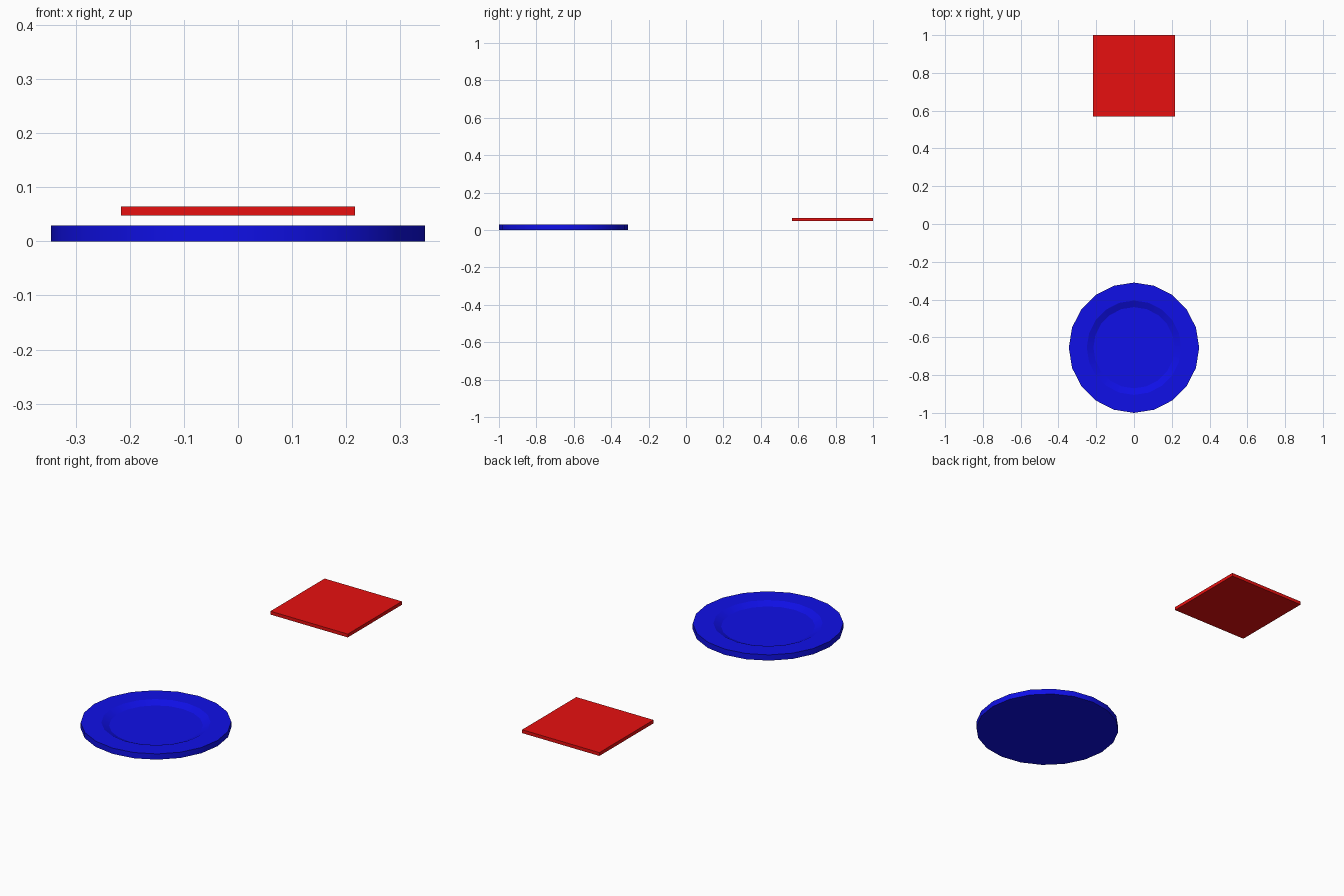
import bpy
import bmesh
import math

cube = bpy.data.objects.get("Cube")
if cube:
    bpy.data.objects.remove(cube, do_unlink=True)


def make_material(name, colour):
    mat = bpy.data.materials.new(name)
    mat.use_nodes = True
    mat.diffuse_color = colour
    bsdf = next(n for n in mat.node_tree.nodes if n.type == 'BSDF_PRINCIPLED')
    bsdf.inputs["Base Color"].default_value = colour
    return mat


def finish(name, bm, mat, location):
    bmesh.ops.recalc_face_normals(bm, faces=bm.faces[:])
    mesh = bpy.data.meshes.new(name)
    bm.to_mesh(mesh)
    bm.free()
    mesh.materials.append(mat)
    obj = bpy.data.objects.new(name, mesh)
    obj.location = location
    bpy.context.collection.objects.link(obj)
    return obj


def make_dish(name, profile, sides, mat, location):
    """Stack rings of (radius, height), bridge them and cap both ends."""
    bm = bmesh.new()
    rings = []
    for r, z in profile:
        angles = [math.tau * i / sides for i in range(sides)]
        rings.append([bm.verts.new((r * math.cos(a), r * math.sin(a), z)) for a in angles])
    for low, high in zip(rings, rings[1:]):
        for i in range(sides):
            j = (i + 1) % sides
            bm.faces.new((low[i], low[j], high[j], high[i]))
    bm.faces.new(rings[0])
    bm.faces.new(rings[-1])
    return finish(name, bm, mat, location)


blue = make_material("blue", (0.005, 0.005, 0.8, 1))
red = make_material("red", (0.8, 0.005, 0.005, 1))

# Round plate: underside, outer wall, flat rim, sloped well, floor
plate_profile = [(0.345, 0), (0.345, 0.029), (0.25, 0.029), (0.215, 0.013)]
plate = make_dish("plate", plate_profile, 20, blue, (0, -0.655, 0))
bpy.ops.object.select_all(action='DESELECT')
plate.select_set(True)
bpy.context.view_layer.objects.active = plate
bpy.ops.object.shade_smooth_by_angle(angle=math.radians(20))

# Thin square napkin floating behind the plate
bm = bmesh.new()
bmesh.ops.create_cube(bm, size=1)
bmesh.ops.scale(bm, vec=(0.432, 0.432, 0.017), verts=bm.verts)
finish("napkin", bm, red, (0, 0.784, 0.056))
